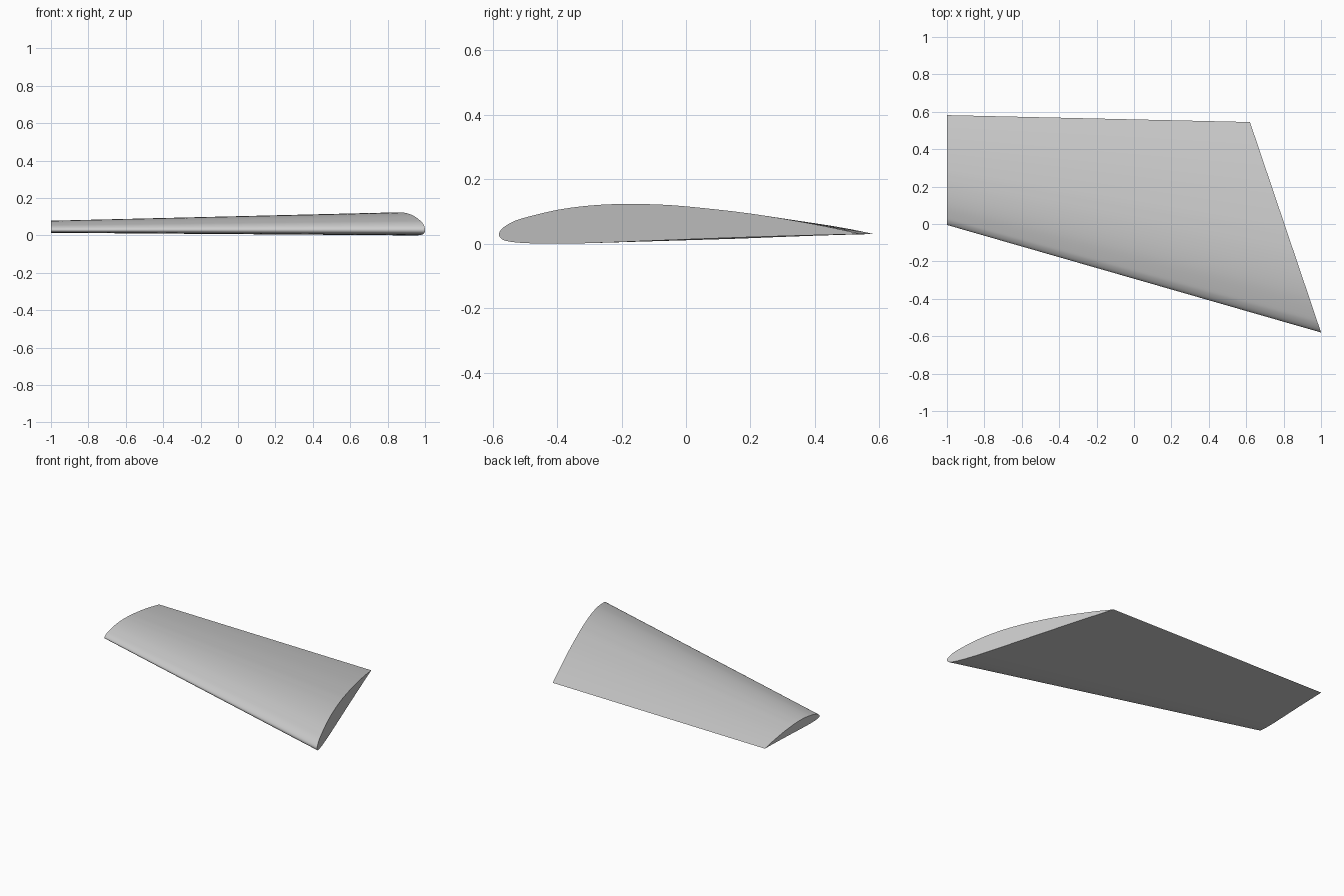
import bpy, bmesh, math
from mathutils import Vector

if "Cube" in bpy.data.objects:
    bpy.data.objects.remove(bpy.data.objects["Cube"])

# Aerofoil control points as fractions of chord (along, height)
UPPER = [(1, 0), (.87, .027), (.69, .057), (.516, .0765), (.43, .082), (.345, .0836),
         (.25, .079), (.16, .067), (.07, .0455), (.035, .033), (.009, .016)]
LOWER = [(0, 0), (.009, -.014), (.035, -.021), (.08, -.0245), (.14, -.0258),
         (.25, -.0245), (.516, -.0145), (.75, -.0065), (1, 0)]
STEPS = 4


def smooth_profile(points):
    """Curve through the points, sharp at both ends (the trailing edge)."""
    p = [Vector(q) for q in points]
    p = [2 * p[0] - p[1]] + p + [2 * p[-1] - p[-2]]
    out = []
    for a, b, c, d in zip(p, p[1:], p[2:], p[3:]):
        for i in range(STEPS):
            t = i / STEPS
            out.append(0.5 * (2 * b + (c - a) * t + (2 * a - 5 * b + 4 * c - d) * t * t
                              + (3 * b - a - 3 * c + d) * t ** 3))
    return out


def section(bm, profile, lead, trail):
    """Ring of vertices; height scales with the fore-aft chord."""
    lead, trail = Vector(lead), Vector(trail)
    chord = trail.y - lead.y
    return [bm.verts.new(lead.lerp(trail, q.x) + Vector((0, 0, q.y * chord)))
            for q in profile]


# Wing panel: loft from the slanted wide end to the straight narrow end
profile = smooth_profile(UPPER + LOWER)
bm = bmesh.new()
root = section(bm, profile, (1, -.58, .029), (.62, .545, .03))
tip = section(bm, profile, (-1, -.005, .029), (-1, .582, .03))
n = len(profile)
for i in range(n):
    j = (i + 1) % n
    bm.faces.new((root[i], root[j], tip[j], tip[i]))
bm.faces.new(root)
bm.faces.new(tip[::-1])
bmesh.ops.recalc_face_normals(bm, faces=bm.faces)

mesh = bpy.data.meshes.new("wing_panel")
bm.to_mesh(mesh)
bm.free()
wing = bpy.data.objects.new("wing_panel", mesh)
bpy.context.collection.objects.link(wing)

# Plain grey skin
grey = bpy.data.materials.new("light_grey")
grey.diffuse_color = (.6, .6, .6, 1)
grey.use_nodes = True
grey.node_tree.nodes["Principled BSDF"].inputs["Base Color"].default_value = grey.diffuse_color
mesh.materials.append(grey)

# Smooth skin, sharp end caps and trailing edge
bpy.context.view_layer.objects.active = wing
wing.select_set(True)
bpy.ops.object.shade_smooth_by_angle(angle=math.radians(35))
